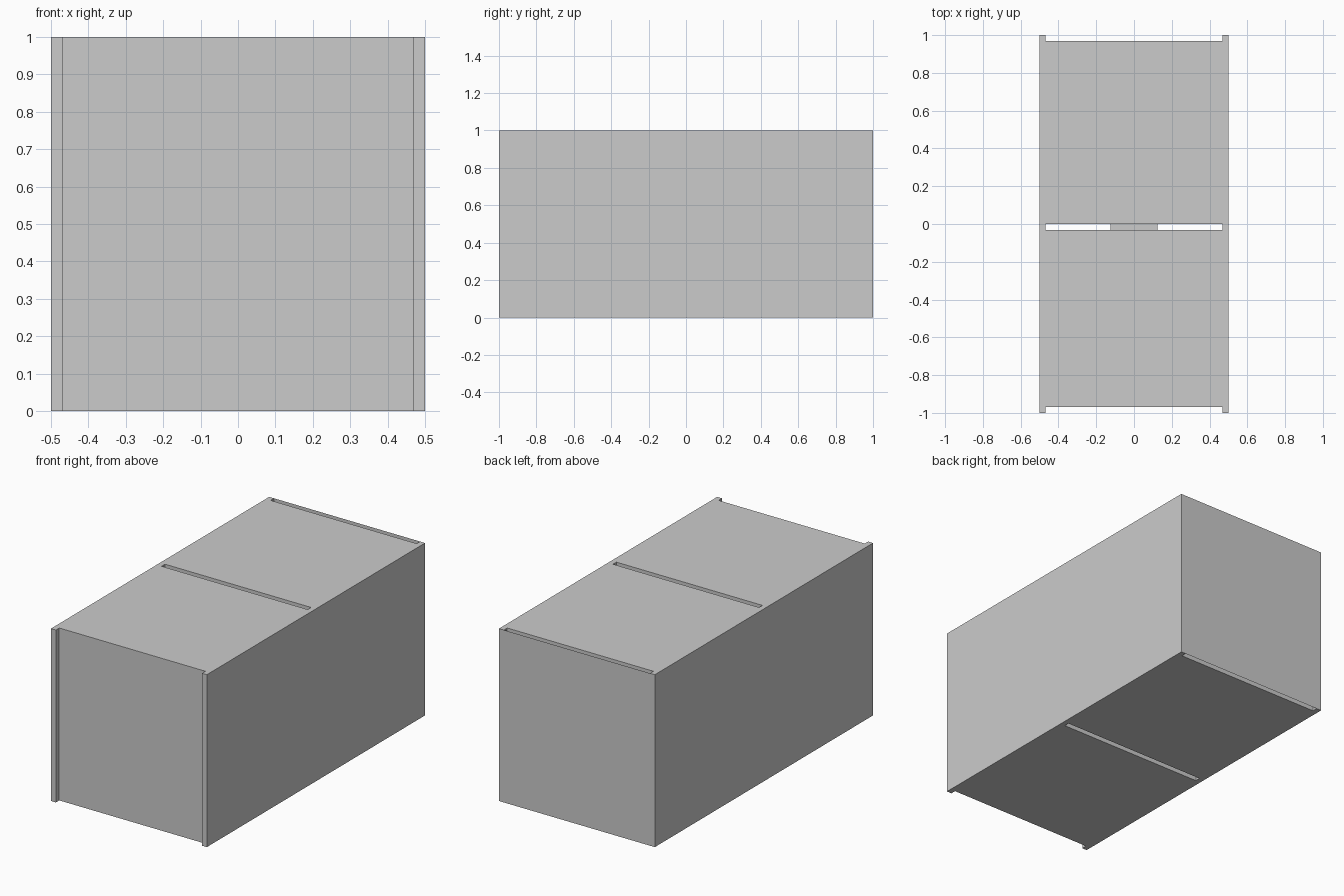
import bpy
from math import radians

if "Cube" in bpy.data.objects:
    bpy.data.objects.remove(bpy.data.objects["Cube"])

T = 1 / 32  # panel thickness and slot depth


def box(name, x, y, z):
    """Box spanning the given (min, max) ranges."""
    bpy.ops.mesh.primitive_cube_add(size=1)
    ob = bpy.context.object
    ob.name = name
    lo, hi = zip(x, y, z)
    for v in ob.data.vertices:
        v.co = [hi[i] if v.co[i] > 0 else lo[i] for i in range(3)]
    return ob


# Long casing
casing = box("casing", (-0.5, 0.5), (-1, 1), (0, 1))

# Recessed ends and the middle slot, cut right through from top to bottom
slots = {
    "front_recess": (-1.1, -1 + T),
    "middle_slot": (-T, 0),
    "back_recess": (1 - T, 1.1),
}
for name, y_range in slots.items():
    cutter = box(name + "_cutter", (-0.5 + T, 0.5 - T), y_range, (-0.1, 1.1))
    mod = casing.modifiers.new(name, "BOOLEAN")
    mod.operation = "DIFFERENCE"
    mod.solver = "EXACT"
    mod.object = cutter
    cutter.hide_render = True
    cutter.hide_set(True)

# Paper-thin sheet closing the back recess, facing +y
bpy.ops.mesh.primitive_plane_add(size=1, location=(0, 1, 0.5), rotation=(radians(-90), 0, 0))
bpy.context.object.name = "back_sheet"

# Small connector bridging the middle slot inside the casing
box("slot_connector", (-0.125, 0.125), (-T, 0), (0.375, 0.625))
